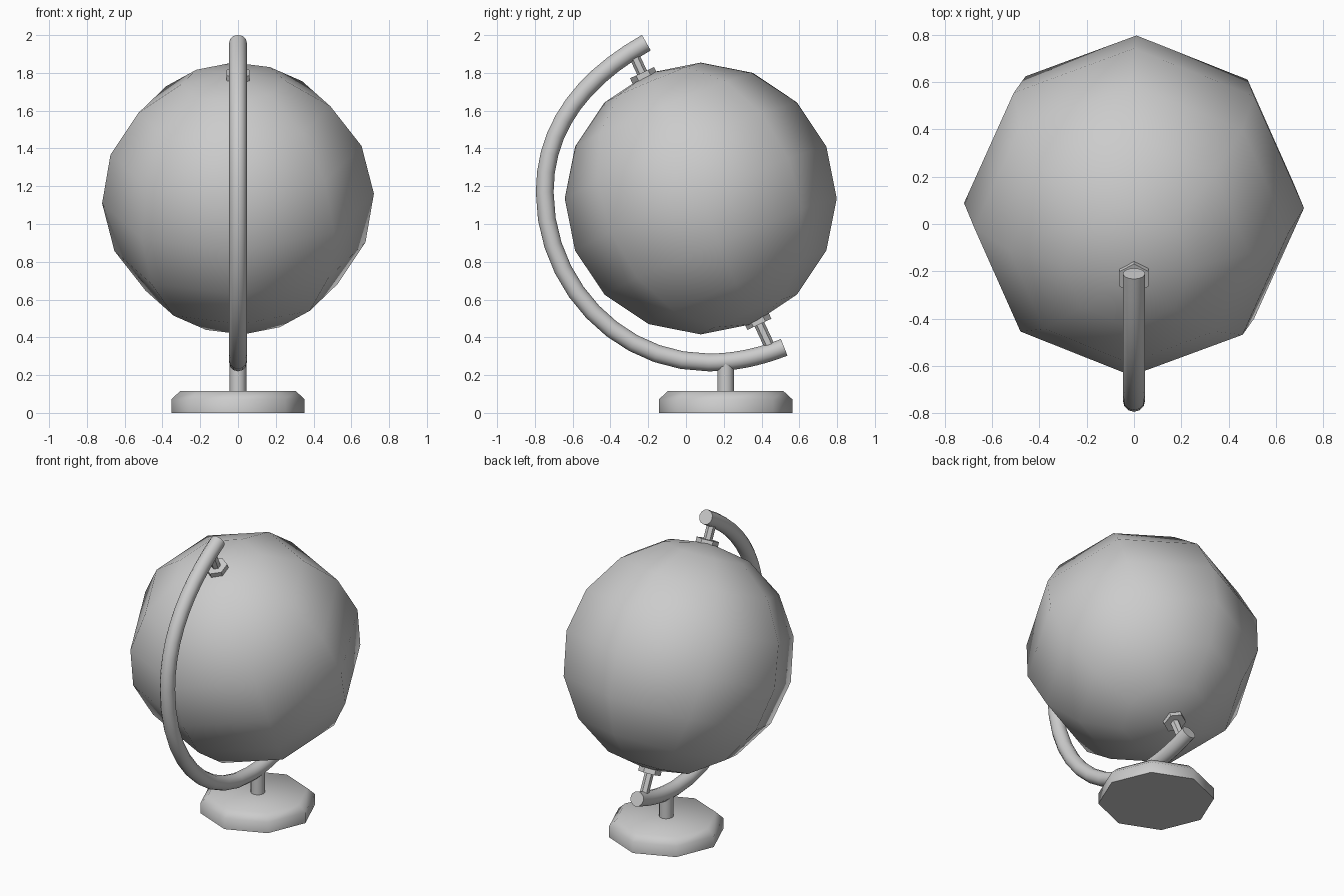
import bpy
from math import radians
from mathutils import Euler, Vector

if "Cube" in bpy.data.objects:
    bpy.data.objects.remove(bpy.data.objects["Cube"])

CENTER = Vector((0, 0.078, 1.135))
TILT = radians(25)


def smooth(obj, angle):
    bpy.ops.object.select_all(action='DESELECT')
    obj.select_set(True)
    bpy.context.view_layer.objects.active = obj
    bpy.ops.object.shade_smooth_by_angle(angle=radians(angle))


def frustum(name, sides, r1, r2, depth, loc, rot=(0, 0, 0)):
    bpy.ops.mesh.primitive_cone_add(vertices=sides, radius1=r1, radius2=r2,
                                    depth=depth, location=loc, rotation=rot)
    obj = bpy.context.object
    obj.name = name
    return obj


# Low-poly globe ball, tilted and slightly rolled
bpy.ops.mesh.primitive_uv_sphere_add(segments=8, ring_count=8, radius=0.72, location=CENTER)
globe = bpy.context.object
globe.name = "globe_ball"
m = Euler((radians(22.5), 0, 0)).to_matrix() @ Euler((0, radians(-2.2), 0)).to_matrix()
globe.rotation_euler = m.to_euler()
smooth(globe, 60)

# Hexagonal washers and pins at both poles, along the tilted axis
axis = Euler((TILT, 0, 0)).to_matrix() @ Vector((0, 0, 1))
for label, sign, reach in (("top", 1, 0.86), ("bottom", -1, 0.885)):
    frustum(label + "_washer", 6, 0.07, 0.07, 0.04,
            CENTER + axis * sign * 0.715, (TILT, 0, 0))
    frustum(label + "_pin", 6, 0.028, 0.028, reach - 0.70,
            CENTER + axis * sign * (reach + 0.70) / 2, (TILT, 0, 0))

# Curved arm: (y, z), tangent direction, handle lengths before and after
path = [((-0.21, 1.96), (-0.87, -0.49), 0.1, 0.36),
        ((-0.748, 1.17), (0, -1), 0.36, 0.49),
        ((0.12, 0.267), (1, 0), 0.48, 0.138),
        ((0.52, 0.347), (0.93, 0.365), 0.138, 0.1)]
curve = bpy.data.curves.new("arm", 'CURVE')
curve.dimensions = '3D'
curve.bevel_depth = 0.047
curve.bevel_resolution = 4
curve.resolution_u = 10
curve.use_fill_caps = True
spline = curve.splines.new('BEZIER')
spline.bezier_points.add(len(path) - 1)
for p, (co, d, before, after) in zip(spline.bezier_points, path):
    pos, tan = Vector((0, *co)), Vector((0, *d)).normalized()
    p.handle_left_type = p.handle_right_type = 'FREE'
    p.co = pos
    p.handle_left = pos - tan * before
    p.handle_right = pos + tan * after
arm = bpy.data.objects.new("arm", curve)
bpy.context.collection.objects.link(arm)
bpy.ops.object.select_all(action='DESELECT')
arm.select_set(True)
bpy.context.view_layer.objects.active = arm
bpy.ops.object.convert(target='MESH')
smooth(bpy.context.object, 40)

# Stem between base and arm
smooth(frustum("stem", 12, 0.044, 0.044, 0.17, (0, 0.21, 0.185)), 40)

# Octagonal base with a chamfered top rim
base = frustum("base", 8, 0.353, 0.353, 0.115, (0, 0.21, 0.0575))
top = [v for v in base.data.vertices if v.co.z > 0]
bpy.ops.object.mode_set(mode='EDIT')
bpy.ops.mesh.select_all(action='DESELECT')
bpy.ops.object.mode_set(mode='OBJECT')
for e in base.data.edges:
    e.select = all(base.data.vertices[i].co.z > 0 for i in e.vertices)
for v in base.data.vertices:
    v.select = v.co.z > 0
bpy.ops.object.mode_set(mode='EDIT')
bpy.ops.mesh.bevel(offset=0.043, segments=1)
bpy.ops.object.mode_set(mode='OBJECT')
smooth(base, 60)
